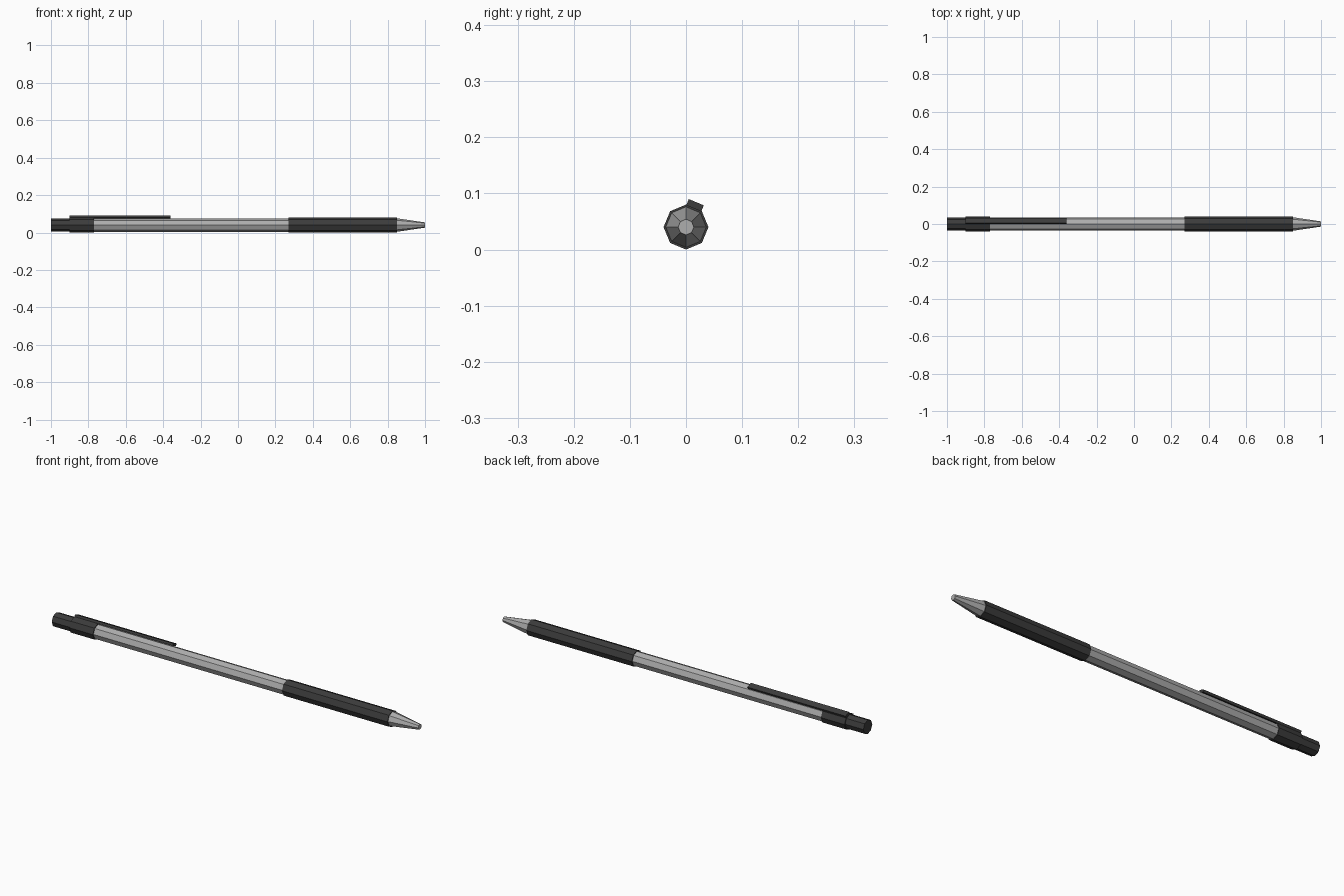
import bpy, bmesh, math
from mathutils import Matrix, Vector

if "Cube" in bpy.data.objects:
    bpy.data.objects.remove(bpy.data.objects["Cube"])

SIDES = 8
AXIS_Z = 0.04


def material(name, value):
    m = bpy.data.materials.new(name)
    m.diffuse_color = (value, value, value, 1)
    m.use_nodes = True
    m.node_tree.nodes["Principled BSDF"].inputs["Base Color"].default_value = m.diffuse_color
    return m


silver = material("silver_grey", 0.42)
dark = material("dark_grey", 0.045)


def finish(name, bm, mat):
    bmesh.ops.recalc_face_normals(bm, faces=bm.faces[:])
    me = bpy.data.meshes.new(name)
    bm.to_mesh(me)
    bm.free()
    me.materials.append(mat)
    ob = bpy.data.objects.new(name, me)
    bpy.context.collection.objects.link(ob)
    return ob


def section(name, x0, x1, r0, r1, mat):
    """Closed eight-sided barrel piece along x, with corners on the y and z axes."""
    bm = bmesh.new()
    rings = []
    for x, r in ((x0, r0), (x1, r1)):
        ring = []
        for i in range(SIDES):
            a = 2 * math.pi * i / SIDES
            ring.append(bm.verts.new((x, r * math.cos(a), AXIS_Z + r * math.sin(a))))
        rings.append(ring)
    for i in range(SIDES):
        j = (i + 1) % SIDES
        bm.faces.new((rings[0][i], rings[0][j], rings[1][j], rings[1][i]))
    for ring in rings:
        bm.faces.new(ring)
    return finish(name, bm, mat)


# Barrel pieces from push button to writing tip
section("push_button", -1.0, -0.90, 0.035, 0.035, dark)
section("clip_collar", -0.90, -0.77, 0.04, 0.04, dark)
section("barrel", -0.77, 0.27, 0.036, 0.036, silver)
section("grip", 0.27, 0.85, 0.04, 0.04, dark)
section("tip_cone", 0.85, 1.0, 0.036, 0.014, silver)

# Pocket clip: flat bar lying on the upper back facet of the collar
bm = bmesh.new()
bmesh.ops.create_cube(bm, size=1)
inner, outer = 0.0365, 0.048
tilt = Matrix.Rotation(-math.radians(90 - 67.5), 4, 'X')
place = (Matrix.Translation((-0.63, 0, AXIS_Z)) @ tilt
         @ Matrix.Translation((0, 0, (inner + outer) / 2))
         @ Matrix.Diagonal((0.54, 0.029, outer - inner, 1)))
bmesh.ops.transform(bm, matrix=place, verts=bm.verts[:])
finish("pocket_clip", bm, dark)
